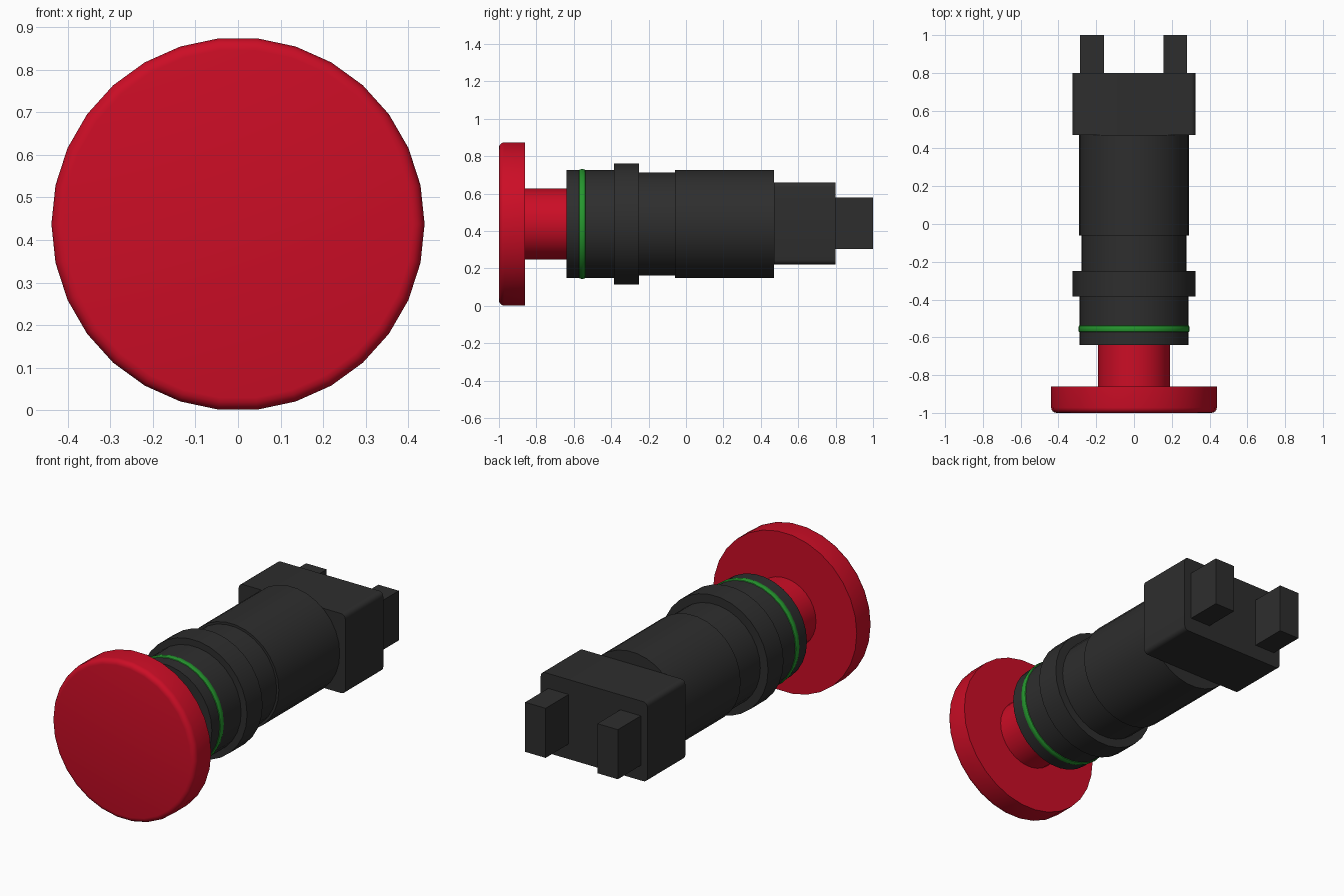
import bpy, bmesh, math
from mathutils import Vector

cube = bpy.data.objects.get("Cube")
if cube:
    bpy.data.objects.remove(cube, do_unlink=True)

AXIS_Z = 0.4375
SIDES = 30


def material(name, rgb):
    m = bpy.data.materials.new(name)
    m.use_nodes = True
    m.diffuse_color = (*rgb, 1)
    bsdf = next(n for n in m.node_tree.nodes if n.type == 'BSDF_PRINCIPLED')
    bsdf.inputs["Base Color"].default_value = (*rgb, 1)
    return m


RED = material("red", (0.60, 0.004, 0.019))
BLACK = material("black", (0.027, 0.027, 0.027))
GREEN = material("green", (0.019, 0.31, 0.028))


def finish(name, bm, mat, smooth=True):
    bmesh.ops.recalc_face_normals(bm, faces=bm.faces)
    mesh = bpy.data.meshes.new(name)
    bm.to_mesh(mesh)
    bm.free()
    mesh.materials.append(mat)
    ob = bpy.data.objects.new(name, mesh)
    bpy.context.collection.objects.link(ob)
    if smooth:
        bpy.ops.object.select_all(action='DESELECT')
        ob.select_set(True)
        bpy.context.view_layer.objects.active = ob
        bpy.ops.object.shade_smooth_by_angle(angle=math.radians(35))
    return ob


def lathe(name, profile, mat):
    """Turn (radius, y) points around the long axis and cap both ends."""
    bm = bmesh.new()
    angles = [2 * math.pi * i / SIDES for i in range(SIDES)]
    rings = [[bm.verts.new((r * math.cos(a), y, AXIS_Z + r * math.sin(a)))
              for a in angles] for r, y in profile]
    for a, b in zip(rings, rings[1:]):
        for i in range(SIDES):
            j = (i + 1) % SIDES
            bm.faces.new((a[i], a[j], b[j], b[i]))
    bm.faces.new(rings[0])
    bm.faces.new(rings[-1])
    return finish(name, bm, mat)


def box(name, lo, hi, mat, round_y=0.0):
    """Box between two corners, with its lengthwise edges optionally rounded."""
    lo, hi = Vector(lo), Vector(hi)
    bm = bmesh.new()
    bmesh.ops.create_cube(bm, size=1)
    for v in bm.verts:
        v.co = Vector(p * s for p, s in zip(v.co, hi - lo)) + (lo + hi) / 2
    if round_y:
        edges = [e for e in bm.edges
                 if abs(e.verts[0].co.y - e.verts[1].co.y) > 1e-4]
        bmesh.ops.bevel(bm, geom=edges, offset=round_y, segments=4,
                        profile=0.5, affect='EDGES')
    return finish(name, bm, mat, smooth=round_y > 0)


# Push button: mushroom head with a rounded front rim, and its stem
rim = 0.028
head = [(0.4385 - rim + rim * math.sin(t), -1 + rim - rim * math.cos(t))
        for t in (math.radians(22.5 * k) for k in range(5))]
lathe("button_head", head + [(0.4385, -0.86)], RED)
lathe("button_stem", [(0.19, -0.865), (0.19, -0.63)], RED)

# Stepped round housing
for name, r, y0, y1 in (("front_bezel", 0.289, -0.64, -0.385),
                        ("collar", 0.325, -0.385, -0.25),
                        ("neck", 0.278, -0.25, -0.06),
                        ("barrel", 0.291, -0.06, 0.47)):
    lathe(name, [(r, y0), (r, y1)], BLACK)

# Rounded seal ring around the bezel
lathe("seal_ring", [(0.284, -0.575), (0.292, -0.57), (0.295, -0.56),
                    (0.295, -0.55), (0.292, -0.54), (0.284, -0.535)], GREEN)

# Contact block and the two terminals behind it
box("contact_block", (-0.325, 0.47, 0.222), (0.325, 0.80, 0.66), BLACK, 0.025)
for name, x0, x1 in (("left_terminal", 0.155, 0.28),
                     ("right_terminal", -0.285, -0.16)):
    box(name, (x0, 0.79, 0.305), (x1, 1.0, 0.578), BLACK)
